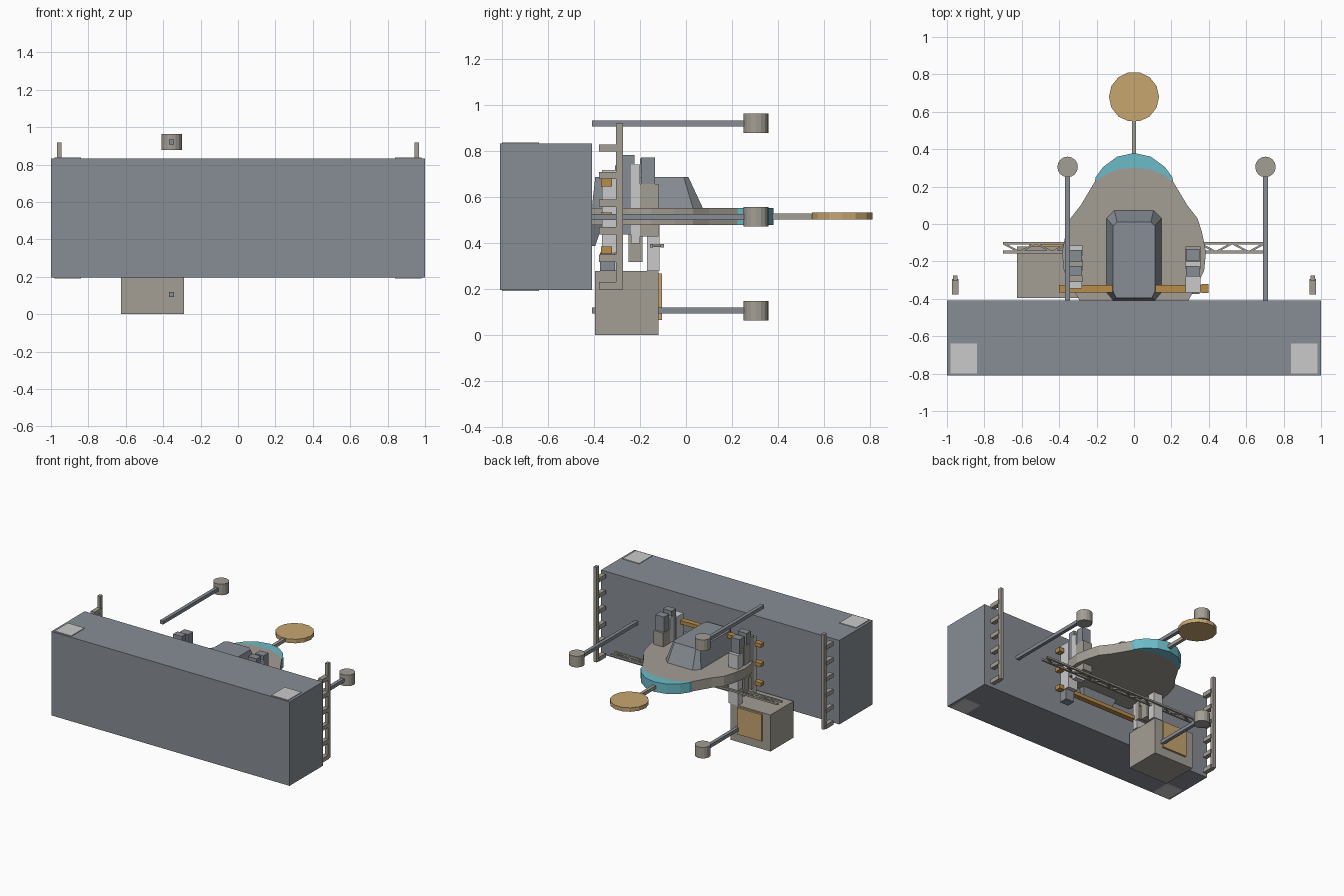
import bpy, bmesh, math

if "Cube" in bpy.data.objects:
    bpy.data.objects.remove(bpy.data.objects["Cube"])


def material(name, rgb):
    m = bpy.data.materials.new(name)
    m.diffuse_color = (*rgb, 1)
    m.use_nodes = True
    m.node_tree.nodes["Principled BSDF"].inputs["Base Color"].default_value = m.diffuse_color
    return m


SLATE = material("slate grey", (0.245, 0.27, 0.30))
WARM = material("warm grey", (0.37, 0.345, 0.30))
LIGHT = material("light grey", (0.59, 0.59, 0.59))
TAN = material("tan", (0.57, 0.38, 0.16))
OCHRE = material("ochre", (0.48, 0.27, 0.07))
CYAN = material("cyan", (0.15, 0.50, 0.58))


def finish(name, bm, mat):
    bmesh.ops.recalc_face_normals(bm, faces=bm.faces)
    me = bpy.data.meshes.new(name)
    bm.to_mesh(me)
    bm.free()
    me.materials.append(mat)
    ob = bpy.data.objects.new(name, me)
    bpy.context.collection.objects.link(ob)
    return ob


def loft(name, low, high, z0, z1, mat):
    """Solid between two outlines of equal length at two heights."""
    bm = bmesh.new()
    a = [bm.verts.new((x, y, z0)) for x, y in low]
    b = [bm.verts.new((x, y, z1)) for x, y in high]
    bm.faces.new(a[::-1])
    bm.faces.new(b)
    for i in range(len(a)):
        j = (i + 1) % len(a)
        bm.faces.new((a[i], a[j], b[j], b[i]))
    return finish(name, bm, mat)


def box(name, x0, x1, y0, y1, z0, z1, mat):
    o = [(x0, y0), (x1, y0), (x1, y1), (x0, y1)]
    return loft(name, o, o, z0, z1, mat)


def disc(name, x, y, r, z0, z1, n, mat):
    o = [(x + r * math.cos(math.tau * i / n), y + r * math.sin(math.tau * i / n)) for i in range(n)]
    return loft(name, o, o, z0, z1, mat)


def mirrored(half):
    """Close a right-hand outline (rear to front) across the centre plane."""
    return half + [(-x, y) for x, y in reversed(half) if x > 0]


# Large wall block with thin corner plates above and below
box("wall_block", -1, 1, -0.81, -0.41, 0.198, 0.835, SLATE)
for s in (-1, 1):
    for z in (0.193, 0.835):
        x = sorted((s * 0.84, s * 0.98))
        box("corner_plate", *x, -0.80, -0.64, z, z + 0.005, LIGHT)

# Ladder posts with stub rungs
for s in (-1, 1):
    c = s * 0.955
    box("ladder_post", c - 0.012, c + 0.012, -0.305, -0.275, 0.2, 0.922, WARM)
    for i in range(6):
        z = 0.20 + 0.12 * i
        box("ladder_rung", c - 0.017, c + 0.017, -0.378, -0.295, z, z + 0.032, WARM)

# Flat hull with a coloured crescent nose
hull = mirrored([(0.29, -0.41), (0.34, -0.32), (0.375, -0.25), (0.385, -0.15), (0.365, -0.05),
                 (0.34, 0.03), (0.285, 0.10), (0.21, 0.225), (0.15, 0.268), (0.08, 0.294), (0, 0.30)])
loft("hull", hull, hull, 0.48, 0.555, WARM)
nose = mirrored([(0.21, 0.225), (0.205, 0.25), (0.165, 0.305), (0.09, 0.36), (0, 0.38)])
nose += [(-0.15, 0.268), (-0.08, 0.294), (0, 0.30), (0.08, 0.294), (0.15, 0.268)]
loft("hull_nose", nose, nose, 0.48, 0.555, CYAN)

# Bridge with sloped, chamfered sides, and the collar under the hull
bridge_low = mirrored([(0.11, -0.41), (0.147, -0.365), (0.147, 0.03), (0.105, 0.073)])
bridge_top = mirrored([(0.095, -0.395), (0.112, -0.36), (0.112, -0.01), (0.09, 0.01)])
loft("bridge", bridge_low, bridge_top, 0.555, 0.69, SLATE)
collar_low = [(x * 0.75, min(y, -0.375)) for x, y in ((0.15, -0.41), (0.15, -0.395), (-0.15, -0.395), (-0.15, -0.41))]
collar_top = [(0.147, -0.41), (0.147, -0.365), (-0.147, -0.365), (-0.147, -0.41)]
loft("lower_collar", collar_low, collar_top, 0.39, 0.48, SLATE)

# Front mast and dish
box("dish_mast", -0.012, 0.012, 0.37, 0.56, 0.505, 0.53, WARM)
disc("dish", 0, 0.68, 0.134, 0.505, 0.535, 14, TAN)

# Cross bars
for z in (0.37, 0.518, 0.665):
    box("cross_bar", -0.40, 0.36, -0.365, -0.325, z - 0.014, z + 0.014, OCHRE)
    box("cross_bar_end", 0.36, 0.398, -0.37, -0.322, z - 0.016, z + 0.016, OCHRE)

# Stepped equipment blocks beside the bridge: y range, z range, colour
BLOCKS = {
    1: [(-0.20, -0.12, 0.43, 0.66, WARM), (-0.195, -0.135, 0.555, 0.775, SLATE),
        (-0.24, -0.20, 0.40, 0.745, LIGHT), (-0.28, -0.225, 0.44, 0.785, SLATE),
        (-0.365, -0.28, 0.36, 0.72, LIGHT), (-0.375, -0.31, 0.28, 0.36, SLATE)],
    -1: [(-0.17, -0.115, 0.28, 0.66, LIGHT), (-0.20, -0.14, 0.55, 0.77, SLATE),
         (-0.25, -0.19, 0.32, 0.70, WARM), (-0.275, -0.225, 0.44, 0.785, SLATE),
         (-0.31, -0.275, 0.34, 0.74, WARM), (-0.345, -0.30, 0.28, 0.72, LIGHT)],
}
for s, rows in BLOCKS.items():
    for i, (y0, y1, z0, z1, mat) in enumerate(rows):
        step = 0.004 * (i % 2)
        x = sorted((s * (0.275 + step), s * (0.355 - step)))
        box("equipment_block", *x, y0, y1, z0, z1, mat)

# Lattice beam under the hull
for y in (-0.15, -0.103):
    box("lattice_chord", -0.70, 0.70, y - 0.007, y + 0.007, 0.383, 0.397, WARM)
N = 16
for i in range(N):
    x0, x1 = -0.70 + 1.4 * i / N, -0.70 + 1.4 * (i + 1) / N
    y0, y1 = (-0.15, -0.103) if i % 2 else (-0.103, -0.15)
    o = [(x0, y0 - 0.006), (x1, y1 - 0.006), (x1, y1 + 0.006), (x0, y0 + 0.006)]
    loft("lattice_brace", o, o, 0.385, 0.395, WARM)

# Hanging cargo box with a face panel
box("cargo_box", -0.625, -0.29, -0.395, -0.12, 0.003, 0.28, WARM)
box("cargo_panel", -0.56, -0.355, -0.12, -0.105, 0.068, 0.27, TAN)

# Three long booms with round pods
for x, z in ((-0.355, 0.923), (-0.355, 0.108), (0.703, 0.516)):
    box("boom", x - 0.013, x + 0.013, -0.41, 0.27, z - 0.013, z + 0.013, SLATE)
    disc("boom_pod", x, 0.305, 0.055, z - 0.042, z + 0.042, 16, WARM)

# Settle the model on the ground
bpy.context.view_layer.update()
low = min(v.co.z for o in bpy.data.objects for v in o.data.vertices)
for o in bpy.data.objects:
    o.location.z = -low
